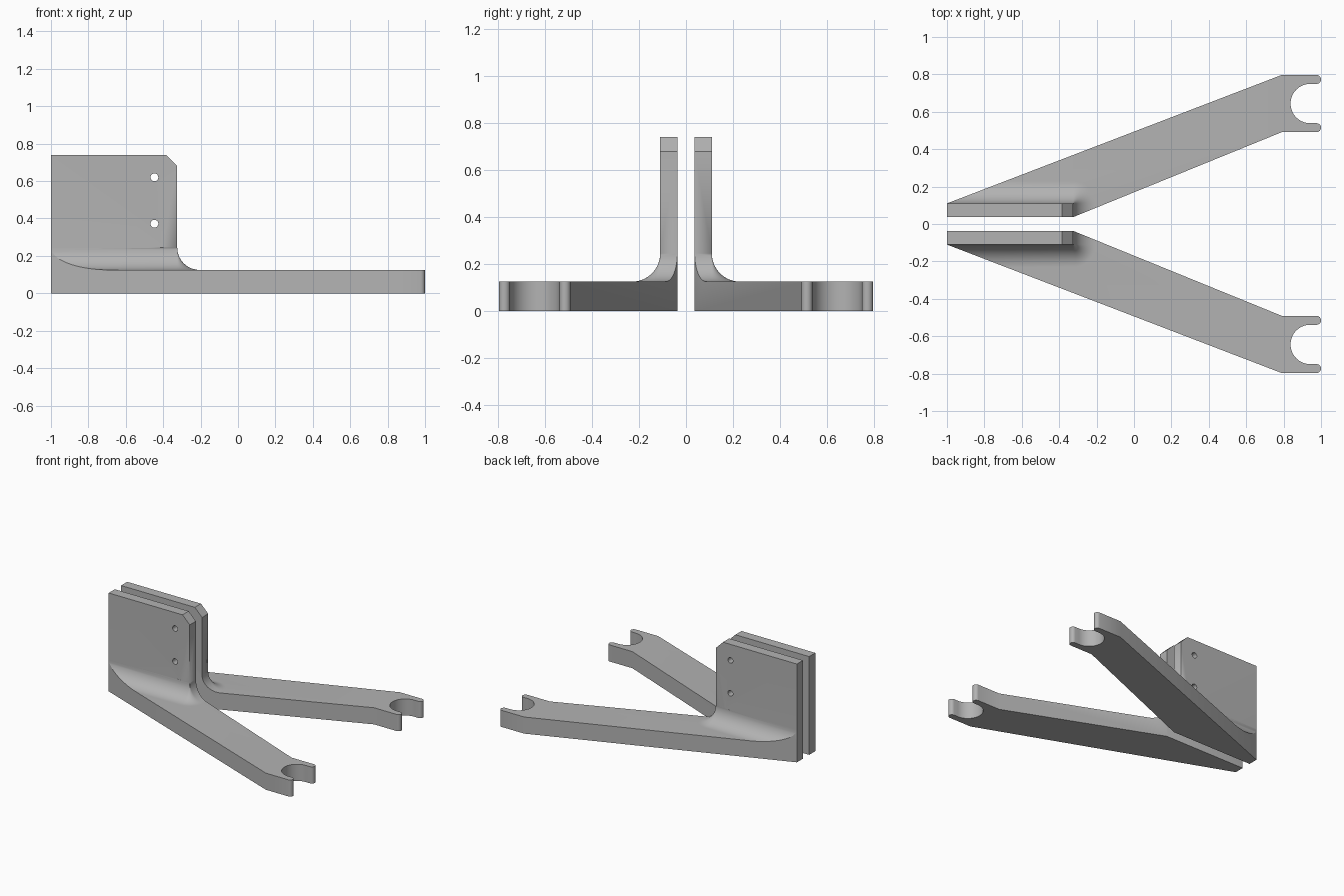
import bpy, bmesh
from math import cos, sin, pi, radians
from mathutils import Matrix

cube = bpy.data.objects.get("Cube")
if cube:
    bpy.data.objects.remove(cube, do_unlink=True)

grey = bpy.data.materials.new("plain grey")
grey.use_nodes = True
colour = (0.45, 0.45, 0.45, 1)
grey.diffuse_color = colour
grey.node_tree.nodes["Principled BSDF"].inputs["Base Color"].default_value = colour

# Shared dimensions
BACK, PLATE_END, TIP = -1.0, -0.325, 1.0
INNER, OUTER = 0.037, 0.11
ARM_H, PLATE_H, FILLET = 0.125, 0.74, 0.12


def arc(cx, cy, r, start, end, steps):
    angles = [radians(start + (end - start) * i / steps) for i in range(steps + 1)]
    return [(cx + r * cos(a), cy + r * sin(a)) for a in angles]


def loft(name, rings):
    """Closed solid through rings that all have the same number of points."""
    bm = bmesh.new()
    loops = [[bm.verts.new(p) for p in ring] for ring in rings]
    n = len(loops[0])
    for low, high in zip(loops, loops[1:]):
        for i in range(n):
            j = (i + 1) % n
            bm.faces.new((low[i], low[j], high[j], high[i]))
    bm.faces.new(loops[0][::-1])
    bm.faces.new(loops[-1])
    bmesh.ops.remove_doubles(bm, verts=bm.verts, dist=1e-5)
    bmesh.ops.recalc_face_normals(bm, faces=bm.faces)
    mesh = bpy.data.meshes.new(name)
    bm.to_mesh(mesh)
    bm.free()
    mesh.materials.append(grey)
    obj = bpy.data.objects.new(name, mesh)
    bpy.context.collection.objects.link(obj)
    return obj


def combine(obj, other, operation):
    mod = obj.modifiers.new(operation, "BOOLEAN")
    mod.operation, mod.solver, mod.object = operation, "EXACT", other
    bpy.context.view_layer.objects.active = obj
    bpy.ops.object.modifier_apply(modifier=mod.name)
    bpy.data.objects.remove(other, do_unlink=True)


# Arm outline with an open fork at the tip
fork_y, notch_r, prong_r = 0.644, 0.105, 0.024
prong_y = notch_r + prong_r
prong_x = TIP - prong_r
plan = [(BACK, INNER), (PLATE_END, INNER), (0.79, fork_y - prong_y - prong_r)]
plan += arc(prong_x, fork_y - prong_y, prong_r, -90, 90, 12)
plan += arc(TIP - 0.058, fork_y, notch_r, 270, 90, 32)
plan += arc(prong_x, fork_y + prong_y, prong_r, -90, 90, 12)
plan += [(0.79, fork_y + prong_y + prong_r), (BACK, OUTER)]


def arm_prism(name, height):
    return loft(name, [[(x, y, z) for x, y in plan] for z in (0, height)])


# Fillet block: plate footprint that flares out toward the arm's top face
def footprint(d, z):
    outline = [(BACK, INNER), (PLATE_END + d, INNER)]
    outline += arc(PLATE_END, OUTER, d, 0, 90, 16) + [(BACK, OUTER + d)]
    return [(x, y, z) for x, y in outline]


flare = [(FILLET * (1 - cos(a)), ARM_H + FILLET * (1 - sin(a)))
         for a in (i * pi / 32 for i in range(16, -1, -1))]
bracket = loft("back_bracket", [footprint(FILLET, 0)] + [footprint(d, z) for d, z in flare])
combine(bracket, arm_prism("trim", 1), "INTERSECT")
combine(bracket, arm_prism("arm", ARM_H), "UNION")

# Upright plate with a clipped corner
side = [(BACK, 0), (PLATE_END, 0), (PLATE_END, PLATE_H - 0.06),
        (PLATE_END - 0.06, PLATE_H), (BACK, PLATE_H)]
plate = loft("plate", [[(x, y, z) for x, z in side] for y in (INNER, OUTER)])
for hole_z in (0.372, 0.62):
    ring = arc(-0.447, hole_z, 0.021, 0, 345, 23)
    combine(plate, loft("hole", [[(x, y, z) for x, z in ring] for y in (0, 0.2)]), "DIFFERENCE")
combine(bracket, plate, "UNION")

# Clean up coplanar seams, then mirror to the front
bm = bmesh.new()
bm.from_mesh(bracket.data)
bmesh.ops.remove_doubles(bm, verts=bm.verts, dist=1e-5)
bmesh.ops.dissolve_limit(bm, angle_limit=radians(0.2), verts=bm.verts, edges=bm.edges)
bm.to_mesh(bracket.data)
bmesh.ops.transform(bm, matrix=Matrix.Scale(-1, 4, (0, 1, 0)), verts=bm.verts)
bmesh.ops.reverse_faces(bm, faces=bm.faces)
twin = bpy.data.objects.new("front_bracket", bracket.data.copy())
bm.to_mesh(twin.data)
bm.free()
bpy.context.collection.objects.link(twin)

for obj in (bracket, twin):
    bpy.ops.object.select_all(action="DESELECT")
    obj.select_set(True)
    bpy.context.view_layer.objects.active = obj
    bpy.ops.object.shade_smooth_by_angle(angle=radians(25))
